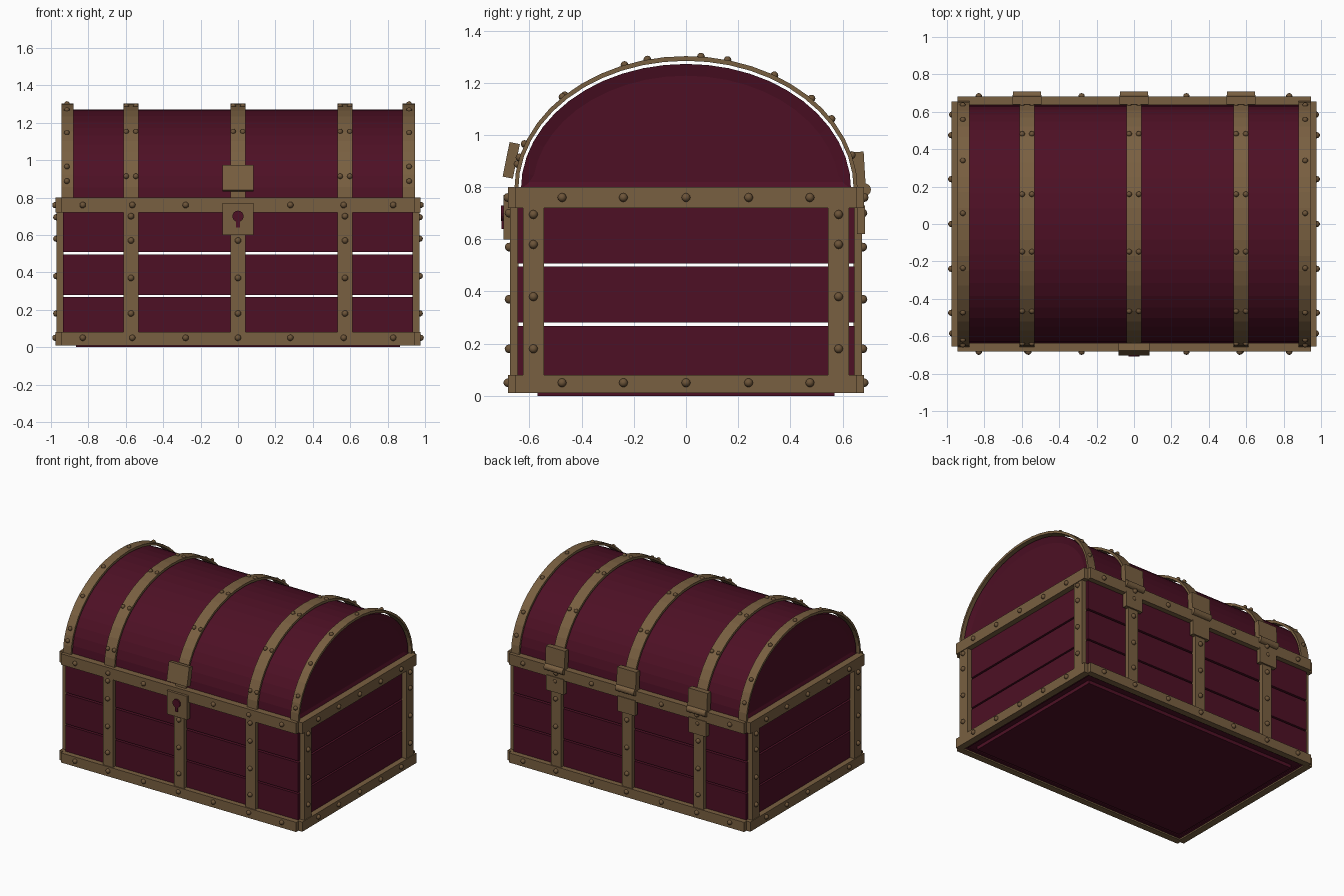
import bpy, bmesh, math
from mathutils import Matrix, Vector

cube = bpy.data.objects.get("Cube")
if cube:
    bpy.data.objects.remove(cube)


def material(name, rgb):
    m = bpy.data.materials.new(name)
    m.use_nodes = True
    m.diffuse_color = (*rgb, 1)
    m.node_tree.nodes["Principled BSDF"].inputs["Base Color"].default_value = (*rgb, 1)
    return m


WOOD = material("maroon wood", (0.075, 0.005, 0.018))
BRASS = material("aged brass", (0.19, 0.115, 0.052))
STUD = material("dark brass", (0.15, 0.088, 0.04))


def finish(name, bm, mat):
    bmesh.ops.recalc_face_normals(bm, faces=bm.faces)
    me = bpy.data.meshes.new(name)
    bm.to_mesh(me)
    bm.free()
    me.materials.append(mat)
    ob = bpy.data.objects.new(name, me)
    bpy.context.collection.objects.link(ob)
    return ob


def box(name, x, y, z, mat, tilt=0):
    """Box from (min, max) ranges, tilted about x around its centre."""
    bm = bmesh.new()
    mid = Vector((sum(r) / 2 for r in (x, y, z)))
    size = [r[1] - r[0] for r in (x, y, z)]
    bmesh.ops.create_cube(bm, size=1, matrix=Matrix.Translation(mid)
                          @ Matrix.Rotation(tilt, 4, 'X') @ Matrix.Diagonal((*size, 1)))
    return finish(name, bm, mat)


def span(a, b, s):
    return tuple(sorted((a * s, b * s)))


def cylinder(name, loc, radius, length, axis, mat):
    bm = bmesh.new()
    bmesh.ops.create_cone(bm, cap_ends=True, segments=16, radius1=radius, radius2=radius,
                          depth=length, matrix=Matrix.Translation(loc)
                          @ Matrix.Rotation(math.pi / 2, 4, axis))
    return finish(name, bm, mat)


BASE = 0.79


def arch(a, b, n=24):
    return [(-a * math.cos(math.pi * i / n), BASE + b * math.sin(math.pi * i / n))
            for i in range(n + 1)]


def prism(profile, x0, x1):
    """Extrude a (y, z) profile along x."""
    bm = bmesh.new()
    f = bm.faces.new([bm.verts.new((x0, y, z)) for y, z in profile])
    r = bmesh.ops.extrude_face_region(bm, geom=[f])
    bmesh.ops.translate(bm, vec=(x1 - x0, 0, 0),
                        verts=[v for v in r["geom"] if isinstance(v, bmesh.types.BMVert)])
    return bm


def rivets(name, points, radius=0.017):
    bm = bmesh.new()
    for p in points:
        bmesh.ops.create_icosphere(bm, subdivisions=2, radius=radius,
                                   matrix=Matrix.Translation(p))
    for f in bm.faces:
        f.smooth = True
    finish(name, bm, STUD)


STRIPS = (-0.572, 0, 0.572)
PLANKS = ((0.02, 0.268), (0.28, 0.495), (0.508, 0.79))

# floor
box("floor", (-0.93, 0.93), (-0.64, 0.64), (0.025, 0.04), WOOD)
box("base_panel", (-0.865, 0.865), (-0.57, 0.57), (0, 0.025), WOOD)

# planked walls and metal frame, mirrored front/back and left/right
for s, wall, side in ((-1, "front", "right"), (1, "back", "left")):
    for i, z in enumerate(PLANKS):
        box(f"{wall}_plank_{i}", (-0.905, 0.905), span(0.62, 0.645, s), z, WOOD)
        box(f"{side}_plank_{i}", span(0.905, 0.935, s), (-0.645, 0.645), z, WOOD)
    for level, z in (("bottom", (0.01, 0.08)), ("top", (0.72, 0.8))):
        box(f"{wall}_{level}_rail", (-0.945, 0.945), span(0.635, 0.682, s), z, BRASS)
        box(f"{side}_{level}_rail", span(0.925, 0.975, s), (-0.655, 0.655), z, BRASS)
    for x in STRIPS:
        box(f"{wall}_strip", (x - 0.04, x + 0.04), span(0.642, 0.675, s), (0.08, 0.72), BRASS)
    for e in (-1, 1):
        box(f"{side}_post", span(0.932, 0.97, s), span(0.545, 0.625, e), (0.08, 0.72), BRASS)

    # rivets on the walls
    pts = [(x, s * 0.683, z) for z in (0.05, 0.76) for x in (-0.83, -0.565, -0.28, 0.28, 0.565, 0.83)]
    pts.append((0, s * 0.683, 0.05))
    pts += [(x, s * 0.678, z) for x in STRIPS for z in (0.18, 0.37, 0.57)]
    pts += [(x, s * 0.678, 0.7) for x in STRIPS if x]
    rivets(f"{wall}_rivets", pts)
    pts = [(s * 0.977, y, z) for z in (0.05, 0.76) for y in (-0.475, -0.24, 0, 0.24, 0.475)]
    pts += [(s * 0.972, y, z) for y in (-0.585, 0.585) for z in (0.18, 0.38, 0.58, 0.695)]
    rivets(f"{side}_rivets", pts)

# barrel lid with recessed end panels
bm = prism(arch(0.633, 0.482), -0.925, 0.925)
ends = [f for f in bm.faces if len(f.verts) > 4]
bmesh.ops.recalc_face_normals(bm, faces=bm.faces)
bmesh.ops.inset_region(bm, faces=ends, thickness=0.045, depth=-0.012)
finish("lid", bm, WOOD)

# arched bands over the lid, held slightly clear of it
BAND = arch(0.658, 0.512) + arch(0.643, 0.494)[::-1]
for x in STRIPS:
    finish("lid_band", prism(BAND, x - 0.041, x + 0.041), BRASS)
for s in (-1, 1):
    finish("lid_end_band", prism(BAND, *span(0.88, 0.945, s)), BRASS)


def on_band(x, degrees):
    t = math.radians(degrees)
    return (x, -0.658 * math.cos(t), BASE + 0.512 * math.sin(t))


pts = [on_band(x + d, a) for x in STRIPS for d in (-0.026, 0.026)
       for a in (14, 45, 77, 104, 137, 166)]
pts += [on_band(x, a) for x in (-0.915, 0.915) for a in (11, 20, 44, 69, 95, 121, 148, 165)]
rivets("lid_rivets", pts, 0.015)

# hinges
for x in STRIPS:
    wide = (x - 0.077, x + 0.077)
    box("hinge_leaf", wide, (0.642, 0.685), (0.8, 0.935), BRASS, 0.06)
    box("hinge_lower_leaf", (x - 0.07, x + 0.07), (0.655, 0.687), (0.62, 0.73), BRASS)
    cylinder("hinge_knuckle", (x, 0.685, 0.79), 0.024, 0.15, 'Y', BRASS)

# hasp, lock plate and keyhole
box("hasp", (-0.082, 0.082), (-0.69, -0.65), (0.835, 0.97), BRASS, -0.2)
box("lock_plate", (-0.082, 0.082), (-0.7, -0.67), (0.6, 0.77), BRASS)
cylinder("keyhole", (0, -0.701, 0.7), 0.03, 0.016, 'X', WOOD)
box("keyhole_slot", (-0.01, 0.01), (-0.708, -0.695), (0.64, 0.7), WOOD)
